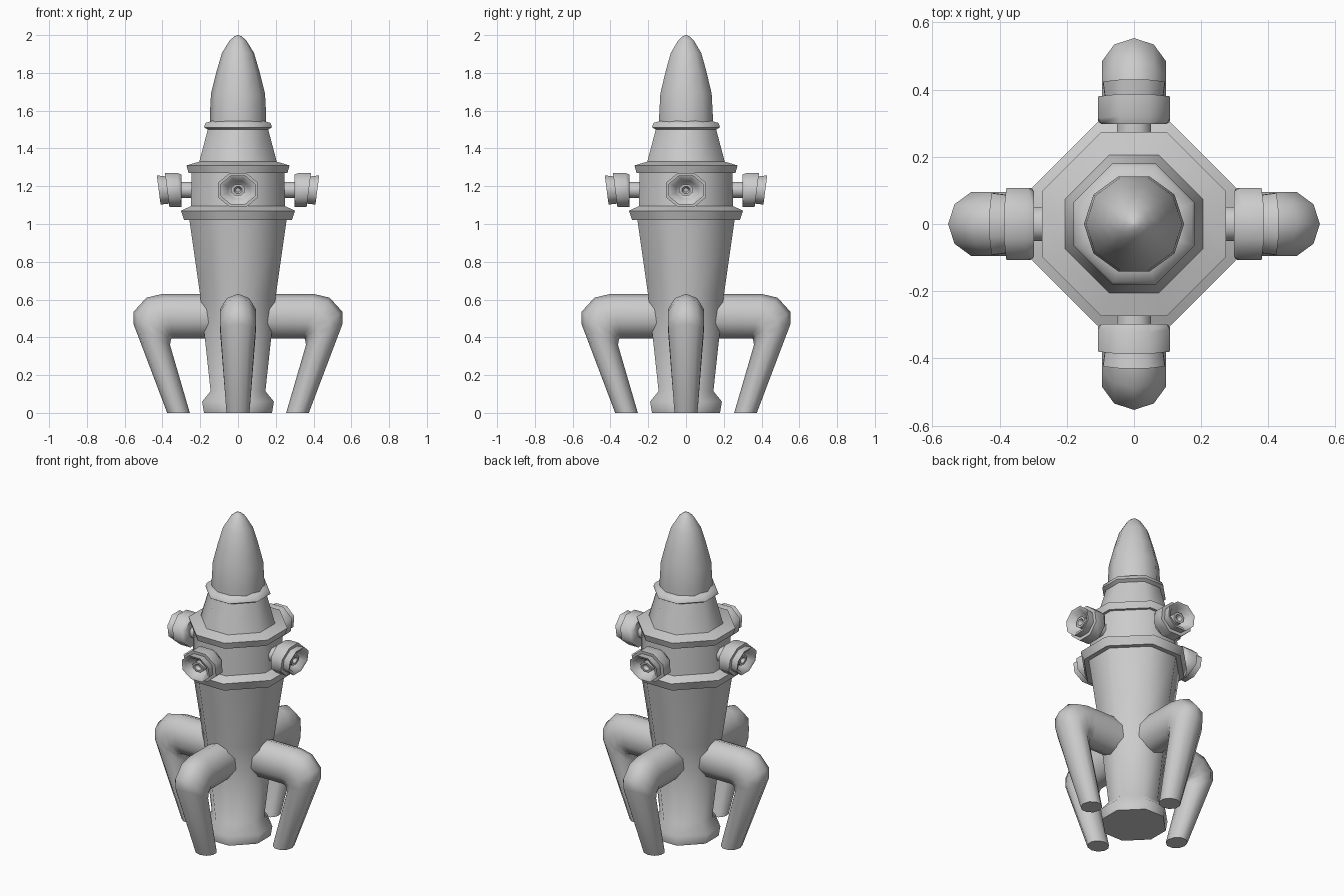
import bpy, bmesh, math
from mathutils import Matrix, Vector

if "Cube" in bpy.data.objects:
    bpy.data.objects.remove(bpy.data.objects["Cube"])


def loft(name, rings, turn=0, angle=55):
    """Skin closed rings of points, cap both ends, spin about z."""
    bm = bmesh.new()
    rows = [[bm.verts.new(p) for p in ring] for ring in rings]
    n = len(rows[0])
    for a, b in zip(rows, rows[1:]):
        for i in range(n):
            j = (i + 1) % n
            bm.faces.new((a[i], a[j], b[j], b[i]))
    bm.faces.new(rows[0][::-1])
    bm.faces.new(rows[-1])
    bmesh.ops.remove_doubles(bm, verts=bm.verts, dist=1e-5)
    bmesh.ops.recalc_face_normals(bm, faces=bm.faces)
    bm.transform(Matrix.Rotation(turn, 4, 'Z'))
    me = bpy.data.meshes.new(name)
    bm.to_mesh(me)
    bm.free()
    ob = bpy.data.objects.new(name, me)
    bpy.context.collection.objects.link(ob)
    bpy.ops.object.select_all(action='DESELECT')
    ob.select_set(True)
    bpy.context.view_layer.objects.active = ob
    bpy.ops.object.shade_smooth_by_angle(angle=math.radians(angle))
    return ob


def octagon(r, z):
    c = r * 0.36
    return [(r, -c, z), (r, c, z), (c, r, z), (-c, r, z),
            (-r, c, z), (-r, -c, z), (-c, -r, z), (c, -r, z)]


def circle(r, z, n=10):
    return [(r * math.cos(math.tau * i / n), r * math.sin(math.tau * i / n), z)
            for i in range(n)]


# Tapered eight-sided body with flanges
body = [(.18, 0), (.19, .06), (.145, .115), (.20, .62), (.257, 1.02),
        (.285, 1.02), (.302, 1.07), (.25, 1.095), (.245, 1.27), (.262, 1.27),
        (.273, 1.31), (.205, 1.33), (.16, 1.50), (.18, 1.512), (.172, 1.535),
        (.13, 1.548)]
loft("body", [octagon(r, z) for r, z in body])

# Ten-sided pointed top
nose = [(.149, 1.50), (.149, 1.58), (.143, 1.69), (.113, 1.81), (.085, 1.905),
        (.045, 1.97), (.02, 1.993), (.004, 2.0)]
loft("top_nose", [circle(r, z) for r, z in nose])

# Bent leg: outer point, inner point, half width for each section
leg = [((.10, .63), (.10, .395), .10), ((.40, .63), (.345, .395), .10),
       ((.485, .61), (.352, .394), .10), ((.553, .535), (.355, .388), .10),
       ((.553, .47), (.36, .36), .097), ((.375, 0), (.255, 0), .064)]


def leg_ring(outer, inner, w):
    o, i = Vector(outer), Vector(inner)
    mid, half = (o + i) / 2, (o - i) / 2
    ring = []
    for k in range(10):
        a = math.tau * k / 10
        p = mid + half * math.cos(a)
        ring.append((p.x, w * math.sin(a), p.y))
    return ring


# Nozzle profile: distance from axis of body, radius
nozzle = [(.22, .05), (.298, .05), (.298, .098), (.31, .107), (.375, .107),
          (.375, .086), (.42, .092), (.415, .074), (.375, .055), (.36, .036),
          (.395, .036), (.395, .022), (.37, .012)]


def nozzle_ring(d, r):
    R = r / math.cos(math.pi / 8)
    ring = []
    for k in range(8):
        a = math.tau * (k + .5) / 8
        h = .84 * R * math.sin(a)
        tilt = .13 * h if d > .3 else 0
        ring.append((d + tilt, R * math.cos(a), 1.18 + h))
    return ring


# Four legs and four side nozzles
for n, side in enumerate(("right", "back", "left", "front")):
    loft(side + "_leg", [leg_ring(*s) for s in leg], n * math.pi / 2)
    loft(side + "_nozzle", [nozzle_ring(*s) for s in nozzle], n * math.pi / 2)
